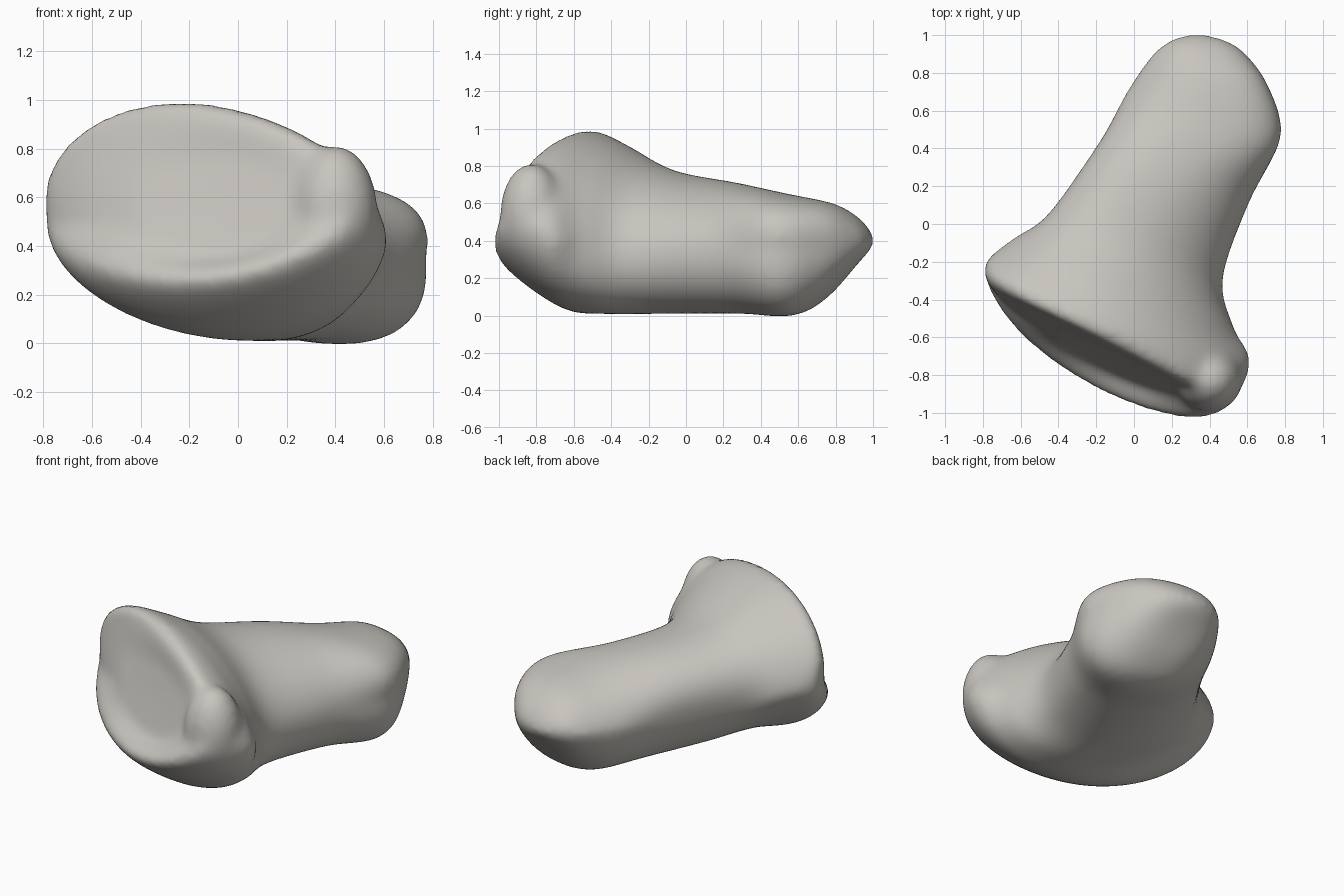
import bpy, bmesh, math
from mathutils import Vector, Matrix

if "Cube" in bpy.data.objects:
    bpy.data.objects.remove(bpy.data.objects["Cube"], do_unlink=True)

SEGMENTS = 48
STEPS = 6

# Cross-sections from the slanted head to the far end: left, right, top, bottom
sections = [
    ((-.42, -.6, .53), (.22, -.87, .6), (-.15, -.65, .77), (-.05, -.82, .36)),
    ((-.70, -.40, .48), (.49, -.94, .58), (-.19, -.61, .93), (-.12, -.91, .25)),
    ((-.79, -.22, .53), (.62, -.73, .43), (-.18, -.55, .99), (-.13, -.61, .04)),
    ((-.65, -.08, .48), (.52, -.54, .40), (-.12, -.38, .92), (.05, -.4, .01)),
    ((-.45, .05, .43), (.46, -.3, .38), (-.07, -.1, .78), (.1, -.1, .01)),
    ((-.2, .4, .40), (.6, .1, .38), (.14, .26, .71), (.27, .3, .01)),
    ((-.04, .7, .40), (.77, .46, .36), (.42, .52, .65), (.41, .57, 0)),
    ((.08, .88, .40), (.7, .74, .37), (.46, .77, .60), (.42, .74, .09)),
    ((.17, .965, .41), (.57, .925, .39), (.4, .91, .53), (.37, .92, .28)),
    ((.25, 1, .41), (.45, .99, .4), (.36, .98, .46), (.35, .985, .35)),
]
sections = [[Vector(p) for p in s] for s in sections]


def spline(a, b, c, d, t):
    return b + (c - a) * (t / 2) + (a * 2 - b * 5 + c * 4 - d) * (t * t / 2) \
        + (b * 3 - a - c * 3 + d) * (t ** 3 / 2)


def ring(left, right, top, bottom, power):
    centre = (left + right) / 2
    points = []
    for i in range(SEGMENTS):
        a = math.tau * i / SEGMENTS
        c, s = math.cos(a), math.sin(a)
        side = right if c > 0 else left
        rise = top if s > 0 else bottom
        points.append(centre + (side - centre) * abs(c) ** power + (rise - centre) * abs(s) ** power)
    return points


# Lofted head and shaft, the shaft growing squarer towards its end
bm = bmesh.new()
rings = []
last = len(sections) - 1
for step in range(last * STEPS + 1):
    place = step / STEPS
    k = min(step // STEPS, last - 1)
    keys = [sections[min(max(k + o, 0), last)] for o in (-1, 0, 1, 2)]
    corners = [spline(*q, place - k) for q in zip(*keys)]
    rings.append(ring(*corners, 1.03 - .18 * max(0, min(1, (place - 3.5) / 2.5))))
loops = [[bm.verts.new(p) for p in r] for r in rings]
for a, b in zip(loops, loops[1:]):
    for i in range(SEGMENTS):
        n = (i + 1) % SEGMENTS
        bm.faces.new((a[i], a[n], b[n], b[i]))
for loop, tip in ((loops[0], (-.1, -.73, .565)), (loops[-1], (.35, 1.01, .4))):
    v = bm.verts.new(tip)
    for i in range(SEGMENTS):
        bm.faces.new((loop[i], loop[(i + 1) % SEGMENTS], v))

# Rounded knob at the left corner of the head
knob = Matrix.Translation((.4, -.825, .54)) @ Matrix.Diagonal((.175, .17, .275, 1))
bmesh.ops.create_uvsphere(bm, u_segments=32, v_segments=16, radius=1, matrix=knob)
bmesh.ops.recalc_face_normals(bm, faces=bm.faces[:])

mesh = bpy.data.meshes.new("bone_body")
bm.to_mesh(mesh)
bm.free()
body = bpy.data.objects.new("bone_body", mesh)
bpy.context.collection.objects.link(body)

# Fuse and soften the parts
remesh = body.modifiers.new("fuse", 'REMESH')
remesh.mode = 'VOXEL'
remesh.voxel_size = .02
remesh.use_smooth_shade = True
soften = body.modifiers.new("soften", 'SMOOTH')
soften.factor = .5
soften.iterations = 24

# Warm grey surface
mat = bpy.data.materials.new("warm_grey")
mat.use_nodes = True
colour = (.58, .56, .52, 1)
mat.diffuse_color = colour
mat.node_tree.nodes["Principled BSDF"].inputs["Base Color"].default_value = colour
mesh.materials.append(mat)
